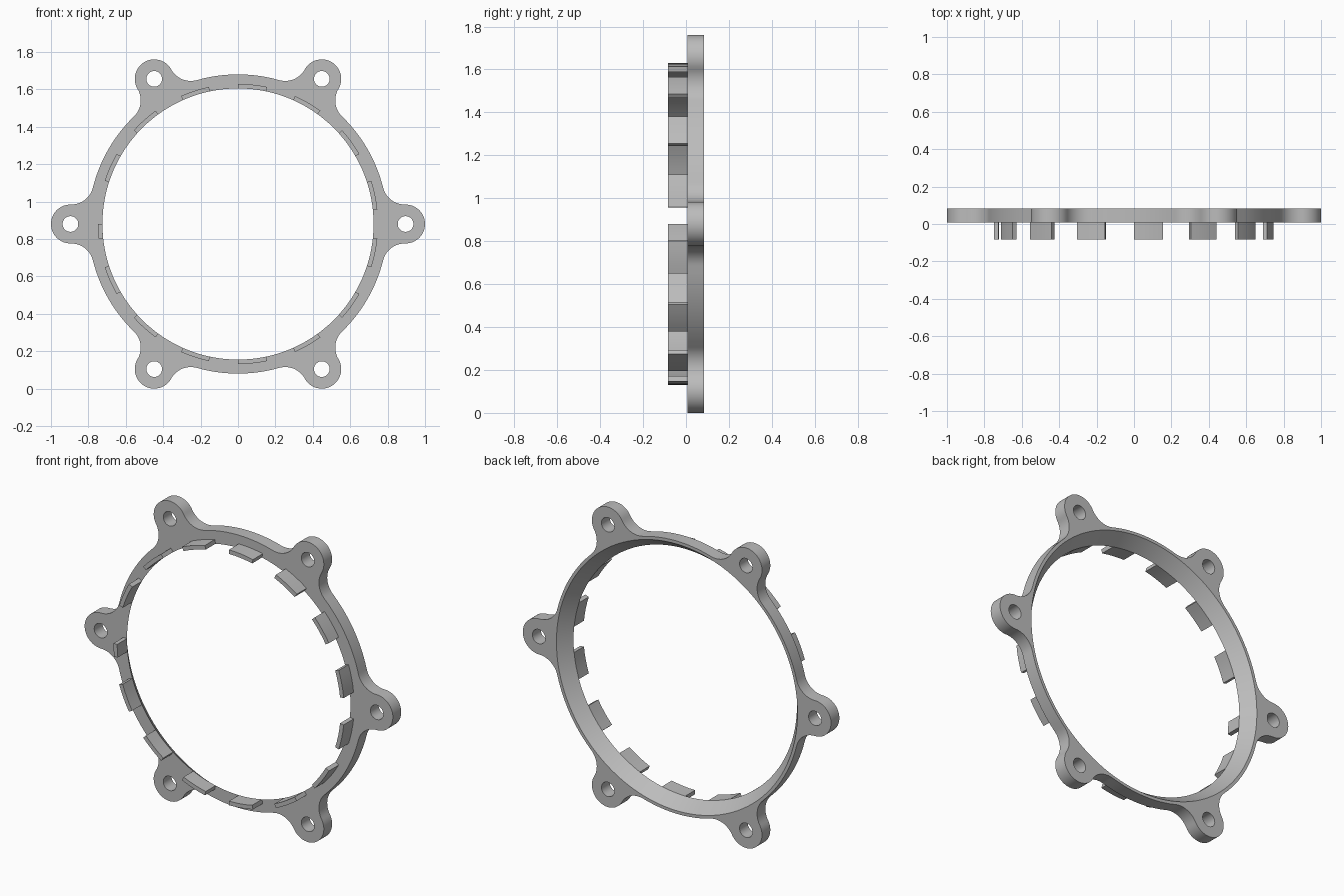
import bpy, bmesh
from math import sin, cos, atan2, acos, radians, degrees
from mathutils import Vector

cube = bpy.data.objects.get("Cube")
if cube:
    bpy.data.objects.remove(cube)

CENTRE_Z = 0.88
FRONT, SEAT, BACK = -0.084, 0.007, 0.084      # tab tips, plate front, plate back
BORE_FRONT, BORE_BACK, RIM = 0.725, 0.782, 0.8
LUG_AT, LUG_R, HOLE_R, FILLET = 0.896, 0.104, 0.042, 0.12

grey = bpy.data.materials.new("grey plastic")
grey.use_nodes = True
colour = (0.5, 0.5, 0.5, 1)
grey.diffuse_color = colour
grey.node_tree.nodes["Principled BSDF"].inputs["Base Color"].default_value = colour


def arc(centre, radius, start, end, steps):
    """Points along an arc, both ends included; angles in degrees."""
    angles = [radians(start + (end - start) * i / steps) for i in range(steps + 1)]
    return [Vector((centre[0] + radius * cos(a), centre[1] + radius * sin(a))) for a in angles]


def turned(points, degrees_):
    c, s = cos(radians(degrees_)), sin(radians(degrees_))
    return [Vector((p.x * c - p.y * s, p.x * s + p.y * c)) for p in points]


def circle(centre, radius, steps):
    return arc(centre, radius, 0, 360, steps)[:-1]


def prism(name, loops, y0, y1):
    """Solid between y0 and y1; each loop is a (front, back) pair of outlines."""
    bm = bmesh.new()
    front_edges, back_edges = [], []
    for front, back in loops:
        a = [bm.verts.new((p.x, y0, p.y + CENTRE_Z)) for p in front]
        b = [bm.verts.new((p.x, y1, p.y + CENTRE_Z)) for p in back]
        for i in range(len(a)):
            j = (i + 1) % len(a)
            bm.faces.new((a[i], a[j], b[j], b[i]))
            front_edges.append(bm.edges.get((a[i], a[j])))
            back_edges.append(bm.edges.get((b[i], b[j])))
    bmesh.ops.triangle_fill(bm, edges=front_edges, use_beauty=True, normal=(0, -1, 0))
    bmesh.ops.triangle_fill(bm, edges=back_edges, use_beauty=True, normal=(0, 1, 0))
    bmesh.ops.recalc_face_normals(bm, faces=bm.faces)
    mesh = bpy.data.meshes.new(name)
    bm.to_mesh(mesh)
    bm.free()
    mesh.materials.append(grey)
    obj = bpy.data.objects.new(name, mesh)
    bpy.context.collection.objects.link(obj)
    bpy.ops.object.select_all(action='DESELECT')
    obj.select_set(True)
    bpy.context.view_layer.objects.active = obj
    bpy.ops.object.shade_smooth_by_angle(angle=radians(30))
    return obj


# One sixth of the rim outline: fillet, lug, fillet, then plain rim
reach, span = RIM + FILLET, LUG_R + FILLET
spread = degrees(acos((reach**2 + LUG_AT**2 - span**2) / (2 * reach * LUG_AT)))
fx, fy = reach * cos(radians(spread)), -reach * sin(radians(spread))
toward_lug = degrees(atan2(-fy, LUG_AT - fx))
fillet = arc((fx, fy), FILLET, 180 - spread, toward_lug, 12)
lug = arc((LUG_AT, 0), LUG_R, toward_lug - 180, 180 - toward_lug, 28)
mirrored = [Vector((p.x, -p.y)) for p in reversed(fillet)]
rim = arc((0, 0), RIM, spread, 60 - spread, 12)
sector = fillet[:-1] + lug[:-1] + mirrored[:-1] + rim[:-1]

# Plate with six lugs, tapered bore and bolt holes
outline = [p for k in range(6) for p in turned(sector, 60 * k)]
loops = [(outline, outline),
         (circle((0, 0), BORE_FRONT, 120), circle((0, 0), BORE_BACK, 120))]
for k in range(6):
    hole = turned(circle((LUG_AT, 0), HOLE_R, 32), 60 * k)
    loops.append((hole, hole))
prism("ring_plate", loops, SEAT, BACK)

# Locating tabs around the bore; the one on the right side is half length
for k in range(15):
    start, end = 78 + 24 * k, 90 + 24 * k
    if start < 180 < end:
        start = 180
    tab = arc((0, 0), 0.749, start, end, 4) + arc((0, 0), BORE_FRONT, end, start, 4)
    prism(f"tab_{k + 1}", [(tab, tab)], FRONT, SEAT)
